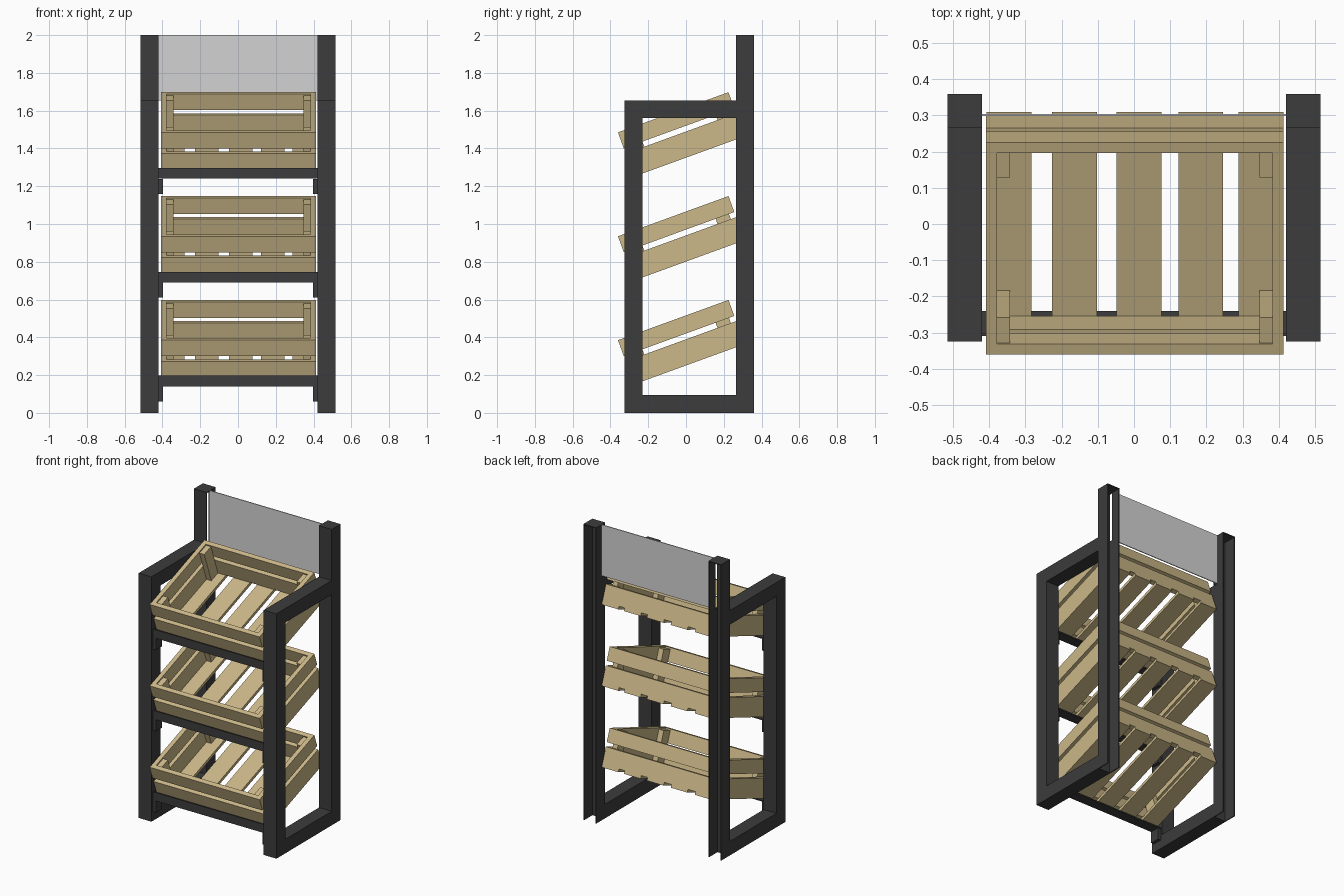
import bpy
import bmesh
from math import radians
from mathutils import Matrix, Vector

old = bpy.data.objects.get("Cube")
if old:
    bpy.data.objects.remove(old)


def material(name, color):
    m = bpy.data.materials.new(name)
    m.use_nodes = True
    m.diffuse_color = (*color, 1)
    for node in m.node_tree.nodes:
        if node.type == 'BSDF_PRINCIPLED':
            node.inputs["Base Color"].default_value = (*color, 1)
    return m


METAL = material("dark_metal", (0.045, 0.045, 0.045))
WOOD = material("light_wood", (0.60, 0.48, 0.25))
PANEL = material("pale_panel", (0.65, 0.65, 0.65))


def build(name, boxes, mat, matrix=Matrix()):
    """One object from boxes, each given as x, y and z ranges."""
    bm = bmesh.new()
    for ranges in boxes:
        mid = Vector([(a + b) / 2 for a, b in ranges])
        size = Vector([abs(b - a) for a, b in ranges])
        bmesh.ops.create_cube(
            bm, size=1, matrix=Matrix.Translation(mid) @ Matrix.Diagonal(size).to_4x4())
    mesh = bpy.data.meshes.new(name)
    bm.to_mesh(mesh)
    bm.free()
    mesh.materials.append(mat)
    ob = bpy.data.objects.new(name, mesh)
    ob.matrix_world = matrix
    bpy.context.collection.objects.link(ob)
    return ob


# Side frames: front post, two beams and a back post open to the rear
IN, OUT, WALL = 0.42, 0.515, 0.006
FRONT, BACK, REAR = -0.325, 0.265, 0.36
LOW, HIGH, TOP = 0.095, 1.655, 2.0
for side, s in (("left", 1), ("right", -1)):
    full = (s * IN, s * OUT)
    inner = (s * IN, s * (IN + WALL))
    outer = (s * (OUT - WALL), s * OUT)
    build(side + "_front_post", [(full, (FRONT, FRONT + LOW), (0, HIGH))], METAL)
    build(side + "_beams", [
        (full, (FRONT + LOW, BACK), (0, LOW)),
        (full, (FRONT + LOW, BACK), (HIGH - LOW, HIGH))], METAL)
    build(side + "_back_post", [
        (full, (BACK, BACK + WALL), (0, TOP)),
        (outer, (BACK + WALL, REAR), (0, TOP)),
        (inner, (BACK + WALL, REAR), (0, HIGH)),
        (inner, (0.295, REAR), (HIGH, TOP)),
        (full, (BACK + WALL, REAR), (TOP - WALL, TOP))], METAL)

# Sign panel between the back posts
build("back_panel", [((-IN, IN), (0.298, 0.304), (HIGH, TOP))], PANEL)

# Crate in its own frame: y is depth from the front, z is up from its floor
W, DEPTH, T = 0.411, 0.6225, 0.03
BOARDS = ((0.02, 0.13), (0.159, 0.249))
boards, slats, corners = [], [], []
for z in BOARDS:
    for y in ((0, T), (DEPTH - T, DEPTH)):
        boards.append(((-W, W), y, z))
    for s in (-1, 1):
        boards.append(((s * (W - T), s * W), (T, DEPTH - T), z))
for x in (-0.348, -0.167, 0.011, 0.182, 0.349):
    slats.append(((x - 0.062, x + 0.062), (0, DEPTH), (0, 0.02)))
for s in (-1, 1):
    for y in ((T, T + 0.075), (DEPTH - T - 0.075, DEPTH - T)):
        corners.append(((s * 0.345, s * (W - T)), y, (0.02, 0.24)))

# Three tilted crates, each resting on an angle bar with end brackets
for i, level in enumerate(("lower", "middle", "upper")):
    lift = 0.55 * i
    place = Matrix.Translation((0.0025, -0.275, 0.151 + lift)) @ Matrix.Rotation(
        radians(20), 4, 'X')
    build(level + "_crate_boards", boards, WOOD, place)
    build(level + "_crate_floor_slats", slats, WOOD, place)
    build(level + "_crate_corner_blocks", corners, WOOD, place)
    shift = Matrix.Translation((0, 0, lift))
    build(level + "_support_bar", [
        ((-IN, IN), (-0.31, -0.302), (0.14, 0.197)),
        ((-IN, IN), (-0.302, -0.24), (0.14, 0.148))], METAL, shift)
    build(level + "_brackets", [
        ((s * 0.398, s * IN), (-0.308, -0.242), (0.06, 0.139)) for s in (-1, 1)],
        METAL, shift)
